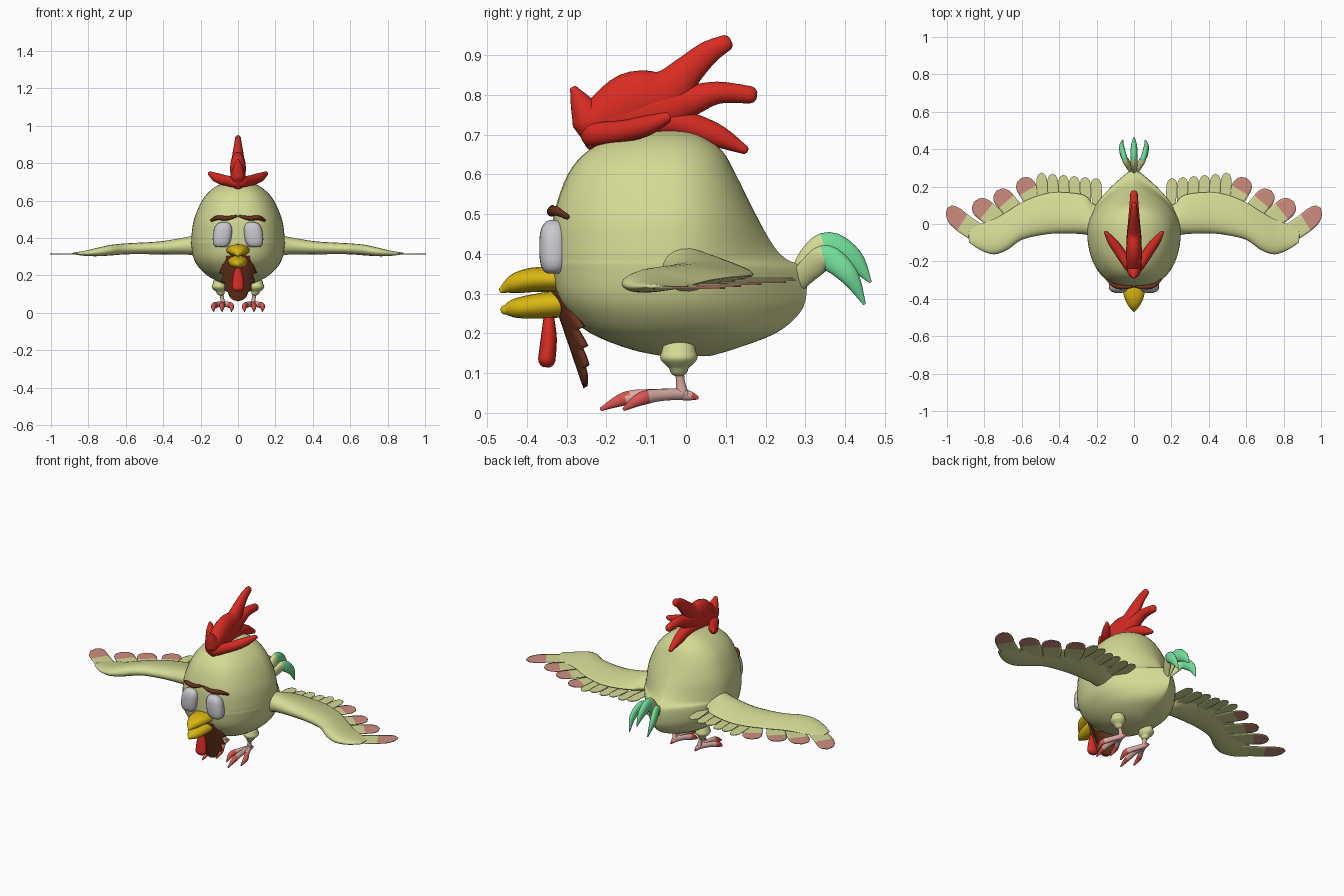
import bpy, bmesh
from math import sin, cos, pi, sqrt
from mathutils import Vector

cube = bpy.data.objects.get("Cube")
if cube:
    bpy.data.objects.remove(cube)


def material(name, rgb):
    m = bpy.data.materials.new(name)
    m.use_nodes = True
    m.diffuse_color = (*rgb, 1)
    m.node_tree.nodes["Principled BSDF"].inputs["Base Color"].default_value = (*rgb, 1)
    return m


PLUMAGE = material("pale_olive_plumage", (.66, .70, .30))
RED = material("comb_red", (.69, .025, .016))
YELLOW = material("beak_yellow", (.69, .47, .006))
BROWN = material("dark_brown", (.145, .032, .012))
GREEN = material("tail_green", (.17, .73, .32))
SKIN = material("leg_pink", (.72, .42, .38))
CLAW = material("claw_red", (.69, .09, .085))
TIP = material("feather_tip_pink", (.62, .27, .21))
GREY = material("eye_grey", (.58, .58, .62))


def finish(name, verts, faces, mats, rule=None, mirror=False, thick=0):
    """Make a smooth object; rule(face centre) chooses the second colour."""
    mesh = bpy.data.meshes.new(name)
    mesh.from_pydata(verts, [], faces)
    bm = bmesh.new()
    bm.from_mesh(mesh)
    bmesh.ops.recalc_face_normals(bm, faces=bm.faces)
    bm.to_mesh(mesh)
    bm.free()
    for m in mats:
        mesh.materials.append(m)
    for p in mesh.polygons:
        p.use_smooth = True
        if rule and rule(p.center):
            p.material_index = 1
    mesh.set_sharp_from_angle(angle=1.0)
    ob = bpy.data.objects.new(name, mesh)
    bpy.context.collection.objects.link(ob)
    if mirror:
        ob.modifiers.new("mirror", "MIRROR").use_mirror_merge = False
    if thick:
        s = ob.modifiers.new("thickness", "SOLIDIFY")
        s.thickness, s.offset = thick, 0
    return ob


def smooth_rows(rows, steps):
    """Catmull-Rom interpolation of equal-length tuples."""
    r = [rows[0], *rows, rows[-1]]
    out = []
    for i in range(1, len(r) - 2):
        for k in range(steps):
            t = k / steps
            out.append([.5 * (2 * b + (c - a) * t + (2 * a - 5 * b + 4 * c - d) * t * t
                              + (3 * b - a - 3 * c + d) * t ** 3)
                        for a, b, c, d in zip(*r[i - 1:i + 3])])
    return out + [list(rows[-1])]


def loft(name, rings, *args, **kw):
    n = len(rings[0])
    verts = [v for ring in rings for v in ring]
    faces = [(i * n + j, i * n + (j + 1) % n, (i + 1) * n + (j + 1) % n, (i + 1) * n + j)
             for i in range(len(rings) - 1) for j in range(n)]
    faces += [tuple(range(n)), tuple(range(len(verts) - n, len(verts)))]
    return finish(name, verts, faces, *args, **kw)


def tube(name, rows, mats, side=(1, 0, 0), steps=5, n=16, taper=0, **kw):
    """Round-ended tube; each row is x, y, z, radius along side, other radius."""
    pts = smooth_rows(rows, steps)
    side = Vector(side)
    pos = [Vector(p[:3]) for p in pts]
    rings = []

    def ring(c, tangent, a, b):
        up = tangent.cross(side).normalized()
        rings.append([c + side * a * cos(q) + up * b * sin(q) * (1 - taper * cos(q))
                      for q in (2 * pi * j / n for j in range(n))])

    last = len(pts) - 1
    for i, p in enumerate(pts):
        t = (pos[min(i + 1, last)] - pos[max(i - 1, 0)]).normalized()
        a, b = max(p[3], .002), max(p[4], .002)
        caps = [pi / 2 * k / 4 for k in range(4)]
        if i == 0:
            for q in reversed(caps):
                ring(pos[i] - t * min(a, b) * sin(q), t, a * cos(q), b * cos(q))
        elif i == last:
            for q in caps:
                ring(pos[i] + t * min(a, b) * sin(q), t, a * cos(q), b * cos(q))
        else:
            ring(pos[i], t, a, b)
    return loft(name, rings, mats, **kw)


def sheet(name, nu, nv, point, *args, **kw):
    verts = [point(i / nu, 2 * j / nv - 1) for i in range(nu + 1) for j in range(nv + 1)]
    w = nv + 1
    faces = [(i * w + j, i * w + j + 1, (i + 1) * w + j + 1, (i + 1) * w + j)
             for i in range(nu) for j in range(nv)]
    return finish(name, verts, faces, *args, **kw)


# Body: rows of height, front y, back y, half width, rear pinch
body = [(.143, -.06, .06, .02, 1), (.16, -.14, .12, .09, 1), (.2, -.24, .225, .165, 1.3),
        (.25, -.295, .285, .215, 1.9), (.3, -.325, .303, .24, 2.1), (.365, -.337, .297, .25, 2.1),
        (.385, -.338, .255, .25, 1.9), (.42, -.338, .22, .248, 1.6), (.5, -.332, .175, .235, 1.2),
        (.6, -.297, .125, .193, 1), (.66, -.245, .09, .14, 1), (.695, -.17, .04, .08, 1),
        (.71, -.08, 0, .02, 1)]
rings = []
for z, yf, yb, w, pinch in smooth_rows(body, 4):
    ring = []
    for j in range(48):
        a = 2 * pi * j / 48
        c, s = cos(a), sin(a)
        x = w * abs(c) ** (pinch if s > 0 else .75) * (1 if c > 0 else -1)
        ring.append((x, -.04 + s * ((yb + .04) if s > 0 else (-.04 - yf)), z))
    rings.append(ring)
loft("body", rings, [PLUMAGE])

# Comb: central blade with three rear prongs, a front point and side lobes
comb = {
    "comb_upper_prong": [(0, -.23, .73, .04, .05), (0, -.14, .78, .042, .075), (0, -.05, .805, .036, .06),
                         (0, .005, .86, .028, .04), (0, .055, .905, .02, .03), (0, .1, .93, .016, .021)],
    "comb_middle_prong": [(0, -.2, .74, .04, .06), (0, -.08, .76, .04, .06), (0, .01, .785, .032, .04),
                          (0, .08, .805, .026, .028), (0, .16, .8, .02, .022)],
    "comb_lower_prong": [(0, -.15, .73, .04, .04), (0, -.03, .73, .034, .035), (0, .07, .7, .026, .03),
                         (0, .145, .663, .012, .012)],
    "comb_front_point": [(0, -.235, .68, .025, .02), (0, -.24, .73, .038, .045), (0, -.262, .775, .028, .03),
                         (0, -.28, .81, .012, .012)]}
for name, rows in comb.items():
    tube(name, rows, [RED])
tube("comb_side_lobe", [(.02, -.24, .70, .03, .03), (.07, -.16, .708, .033, .028),
                        (.11, -.1, .722, .03, .026), (.145, -.05, .742, .014, .015)], [RED], mirror=True)

# Beak and wattle
tube("upper_beak", [(0, -.31, .335, .065, .031), (0, -.38, .335, .055, .031),
                    (0, -.43, .325, .035, .025), (0, -.463, .309, .007, .008)], [YELLOW])
tube("lower_beak", [(0, -.31, .275, .055, .035), (0, -.38, .268, .047, .031),
                    (0, -.43, .263, .032, .024), (0, -.455, .259, .012, .012)], [YELLOW])
tube("wattle", [(0, -.345, .25, .012, .012), (0, -.345, .19, .028, .02),
                (0, -.35, .135, .033, .022)], [RED])


# Beard: jagged sheet curving back around the chest
def beard_point(u, v):
    saw = (u * 5) % 1
    w = .1 * sqrt(max(0, 1 - u ** 2.4)) * (.8 + .25 * saw)
    x = w * v
    return x, -.335 + .082 * u + 5 * x * x, .305 - .24 * u


sheet("beard", 40, 10, beard_point, [BROWN], thick=.012)


# Eyes: flattened rounded boxes
def power(v, e):
    return abs(v) ** e * (1 if v > 0 else -1)


rings = []
for i in range(1, 16):
    a = -pi / 2 + pi * i / 16
    r, h = cos(a) ** (.55 if a < 0 else .8), power(sin(a), .7)
    rings.append([(.083 - .008 * h + .05 * r * power(cos(q), .8),
                   -.333 + .036 * r * power(sin(q), .8), .418 + .068 * h)
                  for q in (2 * pi * j / 24 for j in range(24))])
loft("eye", rings, [GREY], mirror=True)

# Eyebrows
tube("eyebrow", [(.143, -.3, .494, .006, .008), (.11, -.328, .508, .012, .012),
                 (.06, -.338, .506, .012, .012), (.008, -.336, .517, .006, .006)],
     [BROWN], side=(0, 1, 0), mirror=True)

# Wing arm: x, front y, back y, centre z, half thickness
arm = [(.17, -.075, .09, .36, .06), (.22, -.07, .11, .36, .053), (.27, -.055, .155, .358, .042),
       (.4, -.05, .17, .348, .032), (.5, -.06, .155, .345, .028), (.6, -.085, .115, .342, .026),
       (.68, -.14, .065, .335, .025), (.75, -.162, .025, .325, .02), (.82, -.14, 0, .318, .012),
       (.88, -.1, -.04, .318, .004)]
tube("wing_arm", [(x, (f + b) / 2, z, (b - f) / 2, h) for x, f, b, z, h in arm], [PLUMAGE],
     side=(0, 1, 0), n=24, taper=.6, mirror=True)


# Wing feathers: thin rounded blades
def feather(name, base, tip, width, z, bulge=0, tipped=0):
    base, tip = Vector(base), Vector(tip)
    along = tip - base
    across = Vector((along.y, -along.x)).normalized()

    def point(u, v):
        w = width * (.7 + .3 * min(1, u * 2))
        if u > .75:
            w *= sqrt(max(0, 1 - ((u - .75) / .25) ** 2))
        p = base + along * u + across * (w * v + bulge * 4 * u * (1 - u))
        return p.x, p.y, z

    def pink(c):
        return tipped and (Vector(c[:2]) - base).dot(along) / along.length_squared > tipped

    sheet(name, 24, 8, point, [PLUMAGE, TIP], rule=pink, mirror=True, thick=.004)


outer = [((.72, -.09), (1, .085), .052, .025), ((.66, -.04), (.855, .12), .056, 0),
         ((.58, 0), (.735, .178), .053, 0), ((.49, .05), (.605, .245), .053, 0)]
for i, (base, tip, width, bulge) in enumerate(outer):
    feather(f"outer_wing_feather_{i + 1}", base, tip, width, .314 + .005 * i, bulge, .66)
for i in range(6):
    x = .495 - .058 * i
    feather(f"inner_wing_feather_{i + 1}", (x - .01, .07), (x, .275 - .006 * i), .029, .334 + .005 * (i % 2))

# Tail: drooping plumes, green beyond the root
plume = [(0, .28, .33, .012, .025), (0, .315, .385, .018, .035), (0, .36, .415, .02, .04),
         (0, .42, .385, .016, .028), (0, .463, .33, .003, .004)]
tube("centre_tail_plume", plume, [PLUMAGE, GREEN], rule=lambda c: c.y > .345)
tube("side_tail_plume", [(.008, .28, .33, .012, .025), (.03, .315, .365, .017, .03),
                         (.052, .355, .39, .017, .032), (.066, .41, .345, .014, .024),
                         (.06, .448, .275, .003, .004)],
     [PLUMAGE, GREEN], rule=lambda c: c.y > .345, mirror=True)

# Legs: feathered thigh, shank and toes with claws
tube("thigh", [(.1, -.018, .155, .035, .043), (.1, -.018, .135, .04, .046), (.095, -.018, .112, .022, .024)],
     [PLUMAGE], mirror=True)
tube("shank", [(.092, -.018, .12, .011, .012), (.085, -.014, .08, .01, .011), (.08, -.01, .05, .015, .016)],
     [SKIN], mirror=True)
for name, x, y in (("inner_toe", .035, -.155), ("middle_toe", .085, -.212), ("outer_toe", .13, -.155)):
    mid = (x + .08) / 2
    limit = y + .065
    tube(name, [(.08, -.005, .047, .013, .014), (mid, y * .4, .045, .014, .015),
                (x, y * .72, .036, .014, .017), (x, y, .01, .004, .005)],
         [SKIN, CLAW], rule=lambda c: c.y < limit, mirror=True)
tube("rear_toe", [(.08, -.01, .046, .013, .014), (.08, .01, .043, .011, .012), (.08, .028, .038, .004, .005)],
     [SKIN, CLAW], rule=lambda c: c.y > .015, mirror=True)
